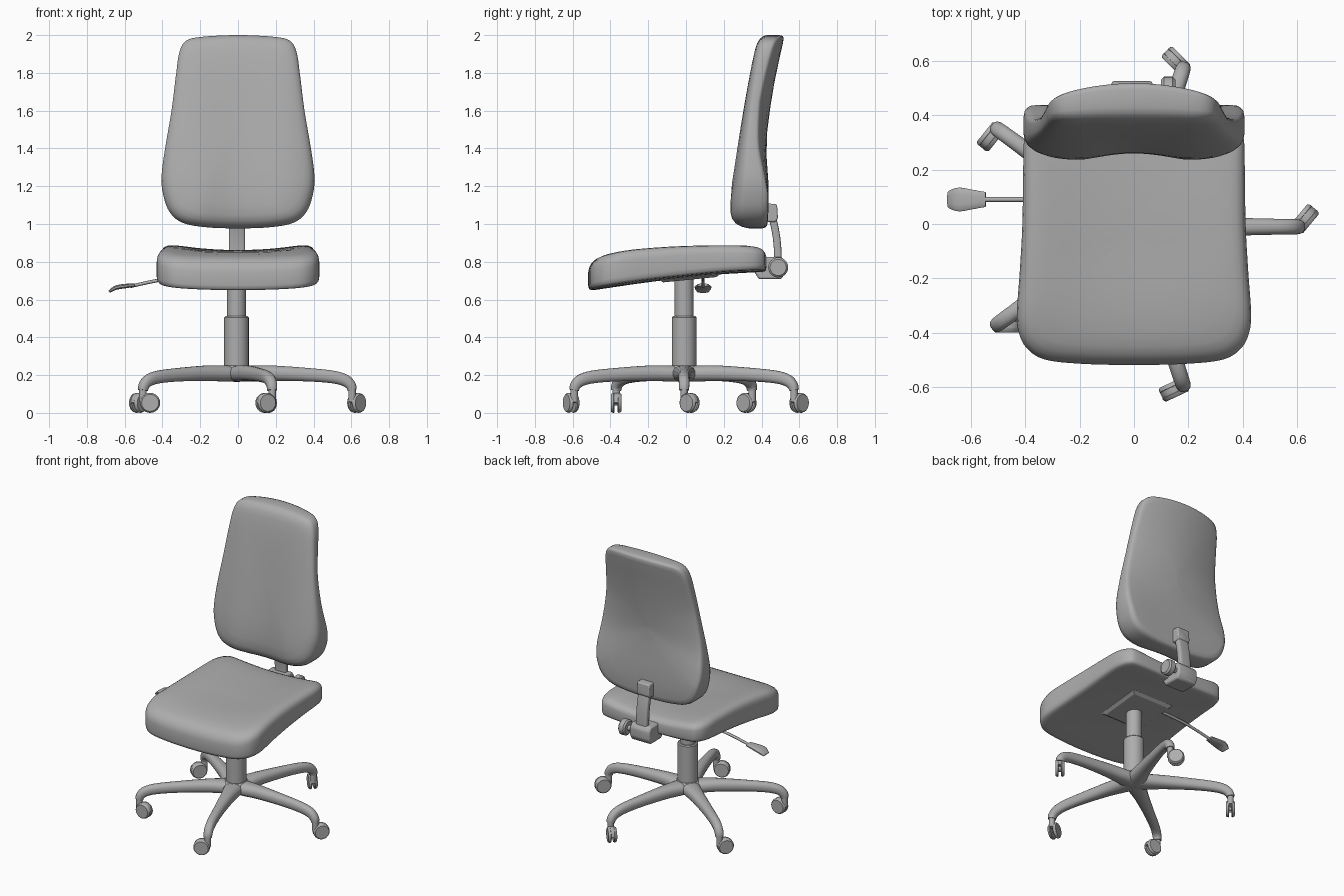
import bpy, bmesh, math
from mathutils import Vector

if "Cube" in bpy.data.objects:
    bpy.data.objects.remove(bpy.data.objects["Cube"])

CX, CY = -0.008, -0.01   # column axis
GREY = bpy.data.materials.new("dark_grey")
GREY.diffuse_color = (.42, .42, .42, 1)
GREY.use_nodes = True
GREY.node_tree.nodes["Principled BSDF"].inputs["Base Color"].default_value = GREY.diffuse_color


def make(name, verts, faces, angle=40):
    me = bpy.data.meshes.new(name)
    me.from_pydata([tuple(v) for v in verts], [], faces)
    bm = bmesh.new()
    bm.from_mesh(me)
    bmesh.ops.recalc_face_normals(bm, faces=bm.faces)
    bm.to_mesh(me)
    bm.free()
    me.materials.append(GREY)
    ob = bpy.data.objects.new(name, me)
    bpy.context.collection.objects.link(ob)
    bpy.ops.object.select_all(action='DESELECT')
    ob.select_set(True)
    bpy.context.view_layer.objects.active = ob
    bpy.ops.object.shade_smooth_by_angle(angle=math.radians(angle))
    return ob


def spline(pts, steps, closed=False):
    """Catmull-Rom through tuples of any length."""
    n, out = len(pts), []
    get = (lambda i: pts[i % n]) if closed else (lambda i: pts[max(0, min(n - 1, i))])
    for i in range(n if closed else n - 1):
        for k in range(steps):
            t = k / steps
            out.append(tuple(0.5 * (2 * b + (c - a) * t + (2 * a - 5 * b + 4 * c - d) * t * t
                                    + (3 * b - a - 3 * c + d) * t ** 3)
                             for a, b, c, d in zip(get(i - 1), get(i), get(i + 1), get(i + 2))))
    return out if closed else out + [pts[-1]]


def curve_fn(pts):
    table = spline(pts, 6)

    def f(x):
        for (x0, y0), (x1, y1) in zip(table, table[1:]):
            if x <= x1:
                return y0 + (y1 - y0) * max(0, x - x0) / (x1 - x0)
        return table[-1][1]
    return f


def bridge(rings, n):
    return [(a * n + i, a * n + (i + 1) % n, (a + 1) * n + (i + 1) % n, (a + 1) * n + i)
            for a in range(rings - 1) for i in range(n)]


def cushion(name, half, mid_v, side_a, side_b, place):
    """Padded slab: mirrored outline in (u, v), two depth functions, rounded rim."""
    ring = spline(half + [(-u, v) for u, v in half[-2:0:-1]], 4, closed=True)
    prof = [(0.02, 1), (.2, 1), (.4, 1), (.6, 1), (.75, 1), (.86, .99), (.92, .95), (.965, .83), (.99, .62), (1, .35),
            (1, -.6), (.992, -.85), (.97, -.97), (.92, -1), (.75, -1), (.5, -1), (.25, -1), (.02, -1)]
    verts = []
    for s, t in prof:
        for u, v in ring:
            x, y = u * s, mid_v + (v - mid_v) * s
            a, b = side_a(x, y), side_b(x, y)
            verts.append(place(x, y, (a + b) / 2 + t * (a - b) / 2))
    n = len(ring)
    faces = bridge(len(prof), n)
    faces += [tuple(range(n)), tuple(range(n * (len(prof) - 1), n * len(prof)))]
    return make(name, verts, faces, 60)


def sweep(name, path, side, n=16, power=1.0, steps=4):
    """Path of (x, y, z, half_width, half_height); power < 1 squares the section."""
    pts, side, verts = spline(path, steps), Vector(side).normalized(), []
    for i, p in enumerate(pts):
        tan = Vector(pts[min(i + 1, len(pts) - 1)][:3]) - Vector(pts[max(i - 1, 0)][:3])
        nor = side.cross(tan).normalized()
        for k in range(n):
            c, s = math.cos(math.tau * (k + .5) / n), math.sin(math.tau * (k + .5) / n)
            verts.append(Vector(p[:3]) + side * p[3] * math.copysign(abs(c) ** power, c)
                         + nor * p[4] * math.copysign(abs(s) ** power, s))
    m = len(pts)
    return make(name, verts, bridge(m, n) + [tuple(range(n)), tuple(range(n * (m - 1), n * m))])


def rod(name, a, b, r, r2=None, n=24, bevel=0):
    a, b = Vector(a), Vector(b)
    d = (b - a).normalized()
    u = d.orthogonal().normalized()
    w = d.cross(u)
    r2 = r2 or r
    secs = [(a, r), (b, r2)]
    if bevel:
        secs = [(a, r - bevel), (a + d * bevel, r), (b - d * bevel, r2), (b, r2 - bevel)]
    verts = [c + (u * math.cos(math.tau * k / n) + w * math.sin(math.tau * k / n)) * q
             for c, q in secs for k in range(n)]
    m = len(secs)
    return make(name, verts, bridge(m, n) + [tuple(range(n)), tuple(range(n * (m - 1), n * m))])


def extrude_x(name, prof, x0, x1, bevel):
    n = len(prof)
    ob = make(name, [(x, y, z) for x in (x0, x1) for y, z in prof],
              bridge(2, n) + [tuple(range(n)), tuple(range(n, 2 * n))])
    mod = ob.modifiers.new("bevel", 'BEVEL')
    mod.width, mod.segments = bevel, 2
    return ob


# Seat
seat_top = curve_fn([(-.52, .79), (-.49, .812), (-.43, .837), (-.3, .863), (-.1, .88), (.1, .887), (.3, .887), (.43, .875)])
seat_low = curve_fn([(-.52, .645), (-.4, .663), (-.2, .692), (0, .715), (.2, .735), (.43, .747)])
cushion("seat",
        [(0, -.518), (.2, -.513), (.33, -.497), (.395, -.455), (.424, -.395), (.43, -.32), (.42, -.18), (.41, 0),
         (.407, .2), (.402, .32), (.372, .395), (.3, .422), (0, .426)], -.03,
        lambda x, y: seat_top(y) - .026 * max(0, 1 - (x / .33) ** 2) * min(1, max(0, (y + .5) / .4)),
        lambda x, y: seat_low(y) + .08 * x * x,
        lambda u, v, w: (u, v, w))

# Backrest
back_front = curve_fn([(.97, .262), (1.03, .238), (1.12, .236), (1.25, .248), (1.5, .287), (1.75, .33), (1.9, .36), (2.0, .385)])
back_rear = curve_fn([(.97, .43), (1.1, .437), (1.25, .435), (1.4, .425), (1.55, .437), (1.75, .468), (1.9, .5), (2.0, .523)])
cushion("backrest",
        [(0, .977), (.16, .982), (.29, 1.005), (.36, 1.06), (.395, 1.15), (.405, 1.25), (.386, 1.4), (.352, 1.6),
         (.327, 1.8), (.31, 1.91), (.275, 1.97), (.19, 1.991), (0, 2.0)], 1.48,
        lambda x, z: back_front(z) + .03 * max(0, 1 - (x / .2) ** 2) ** 1.5 * min(1, max(0, 1.9 - z))
        + .9 * max(0, abs(x) - .2) ** 2,
        lambda x, z: back_rear(z) - .5 * x * x * min(1, max(0, (z - 1.15) / .5)),
        lambda u, v, w: (u, w, v))

# Backrest support: upright bar, upper bracket, lower housing and clamp knob
sweep("support_bar", [(-.005, .485, .74, .043, .02), (-.005, .486, .85, .043, .02), (-.005, .476, .95, .043, .02),
                      (-.005, .455, 1.04, .043, .02), (-.005, .435, 1.08, .043, .02)], (1, 0, 0), 16, .4)
extrude_x("upper_bracket", [(.41, 1.01), (.475, 1.01), (.487, 1.03), (.482, 1.105), (.41, 1.11)], -.053, .043, .008)
extrude_x("lower_housing", [(.36, .75), (.385, .708), (.505, .708), (.525, .74), (.525, .8), (.505, .826), (.41, .826)],
          -.083, .068, .01)
rod("knob_shaft", (.05, .488, .77), (.12, .488, .77), .018)
rod("clamp_knob", (.1, .488, .77), (.152, .488, .77), .053, bevel=.01)

# Tilt mechanism plate: shallow tapered box under the seat
make("mechanism_plate", [(sx * w + CX, .02 + sy * d, z + .1 * sy * d)
                         for z, w, d in ((.705, .14, .14), (.718, .16, .16), (.75, .16, .16))
                         for sx, sy in ((-1, -1), (1, -1), (1, 1), (-1, 1))],
     bridge(3, 4) + [(0, 1, 2, 3), (8, 9, 10, 11)], 20)

# Height lever with paddle grip
sweep("lever_rod", [(-.1, .09, .725, .009, .009), (-.3, .09, .718, .009, .009), (-.43, .09, .7, .009, .009),
                    (-.57, .09, .67, .009, .009)], (0, 1, 0), 10)
sweep("lever_grip", [(-.545, .09, .677, .028, .008), (-.59, .09, .672, .036, .012), (-.64, .09, .665, .045, .012),
                     (-.667, .09, .652, .038, .01), (-.682, .09, .641, .03, .007)], (0, 1, 0), 12, .7, 2)

# Gas column
rod("lower_column", (CX, CY, .18), (CX, CY, .512), .065, 0.065, 32, .006)
rod("upper_column", (CX, CY, .5), (CX, CY, .74), .05, 0.05, 32)

# Five-leg base; each leg with its caster swivelled its own way
rod("base_hub", (CX, CY, .168), (CX, CY, .252), .06, .08, 32, .012)
leg_path = [(0, .206, .07, .042), (.09, .209, .058, .043), (.2, .21, .045, .041), (.38, .202, .034, .036),
            (.51, .19, .03, .034), (.575, .172, .029, .032), (.605, .145, .028, .028), (.612, .12, .026, .025)]
for i, swivel in enumerate((50, 135, 231, 0, 205)):
    a = math.radians(72 * i)
    ca, sa = math.cos(a), math.sin(a)
    sweep(f"base_leg_{i+1}", [(CX + r * ca, CY + r * sa, z, w, h) for r, z, w, h in leg_path], (-sa, ca, 0), 16, .85)
    end = Vector((CX + .612 * ca, CY + .612 * sa, 0))
    b = math.radians(swivel)
    fwd, side = Vector((math.cos(b), math.sin(b), 0)), Vector((-math.sin(b), math.cos(b), 0))
    hub = end + fwd * .038 + Vector((0, 0, .053))
    rod(f"caster_stem_{i+1}", end + Vector((0, 0, .06)), end + Vector((0, 0, .13)), .02, n=16)
    rod(f"caster_axle_{i+1}", hub - side * .02, hub + side * .02, .014, n=12)
    # hood arches over the gap between the two wheels
    hood = [hub + fwd * .043 * math.cos(q) + Vector((0, 0, .043 * math.sin(q))) for q in (0, .8, 1.57, 2.4, 3.1)]
    sweep(f"caster_hood_{i+1}", [(*p, .022, .009) for p in hood], side, 12, .5)
    for s in (-1, 1):
        rod(f"caster_wheel_{i+1}_{'a' if s < 0 else 'b'}", hub + side * s * .008, hub + side * s * .028,
            .053, .05, 24, .005)
